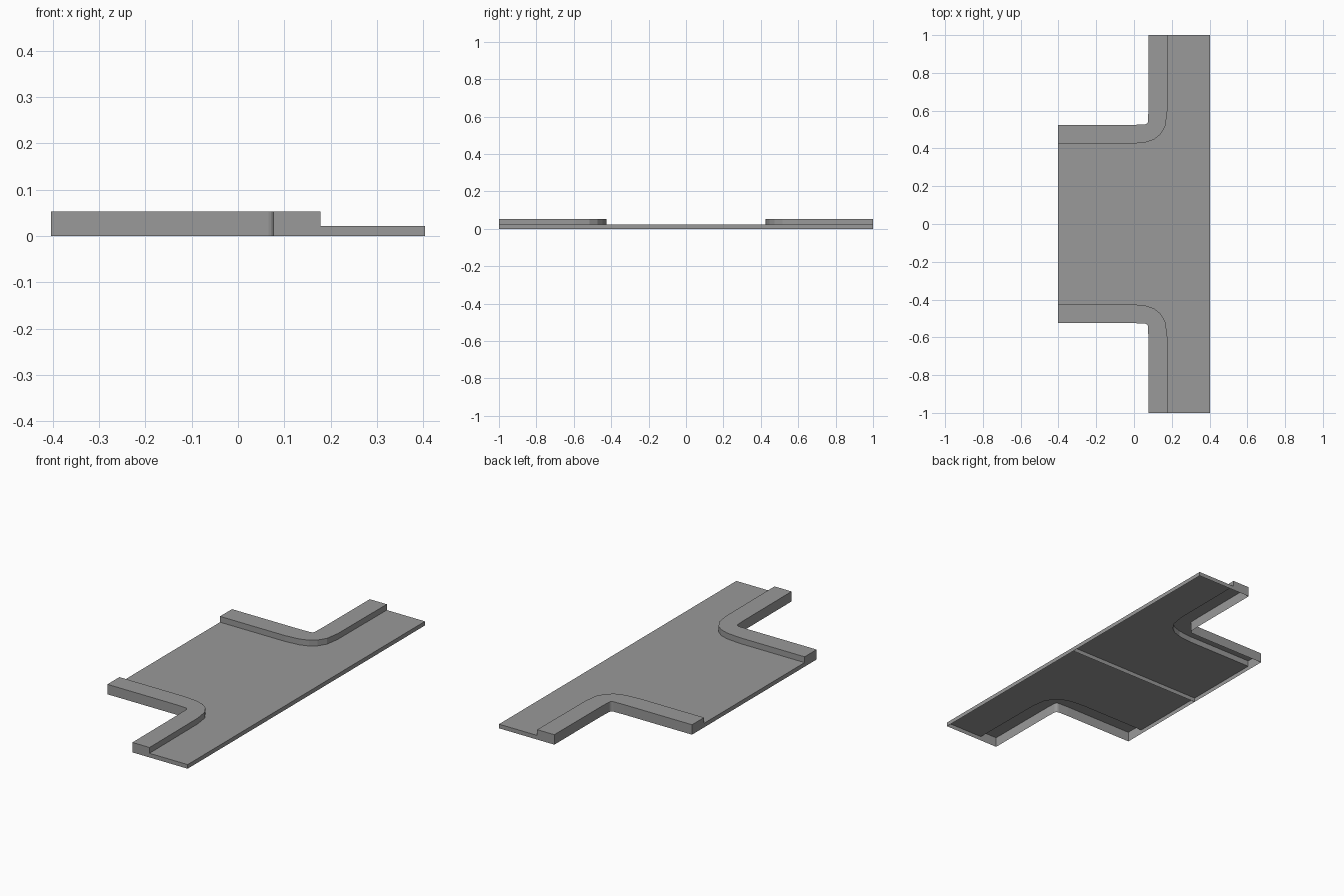
import bpy
import bmesh

cube = bpy.data.objects.get("Cube")
if cube:
    bpy.data.objects.remove(cube, do_unlink=True)

W, L = 0.403, 1.0            # half width, half length
ROAD_Z, CURB_Z = 0.022, 0.053

# Kerb edges of the back half, from the side road round to the main road
inner = [(-W, 0.424), (-0.02, 0.424), (0.06, 0.432), (0.105, 0.447),
         (0.138, 0.472), (0.165, 0.515), (0.176, 0.59), (0.178, L)]
outer = [(-W, 0.525), (0.0, 0.525), (0.058, 0.527), (0.066, 0.53),
         (0.071, 0.534), (0.074, 0.541), (0.076, 0.6), (0.077, L)]

grey = bpy.data.materials.new("concrete grey")
grey.use_nodes = True
grey.diffuse_color = (0.32, 0.32, 0.32, 1)
grey.node_tree.nodes["Principled BSDF"].inputs["Base Color"].default_value = grey.diffuse_color


def face(bm, points):
    bm.faces.new([bm.verts.new(p) for p in points])


def wall(bm, path, low, high):
    """Vertical faces under an anticlockwise path, facing outward."""
    for a, b in zip(path, path[1:]):
        face(bm, [(*a, low), (*b, low), (*b, high), (*a, high)])


def finish(bm, name):
    """Weld the shell and mirror it to the front half."""
    bmesh.ops.remove_doubles(bm, verts=bm.verts, dist=0.0001)
    mesh = bpy.data.meshes.new(name)
    bm.to_mesh(mesh)
    bm.free()
    mesh.materials.append(grey)
    obj = bpy.data.objects.new(name, mesh)
    bpy.context.collection.objects.link(obj)
    mirror = obj.modifiers.new("mirror", 'MIRROR')
    mirror.use_axis = (False, True, False)
    mirror.use_mirror_merge = False


# Road surface: open underneath, with a skirt and a seam wall in the middle
bm = bmesh.new()
edge = [inner[0], (-W, 0), (W, 0), (W, L), inner[-1]]
outline = edge + inner[-2:0:-1]
face(bm, [(*p, ROAD_Z) for p in outline])
wall(bm, edge, 0, ROAD_Z)
finish(bm, "road_surface")

# Raised kerb: top strip, step down to the road, outer wall and closed ends
bm = bmesh.new()
for a, b, c, d in zip(inner, inner[1:], outer[1:], outer):
    face(bm, [(*p, CURB_Z) for p in (a, b, c, d)])
wall(bm, inner, ROAD_Z, CURB_Z)
wall(bm, [inner[-1]] + outer[::-1] + [inner[0]], 0, CURB_Z)
finish(bm, "kerb")
